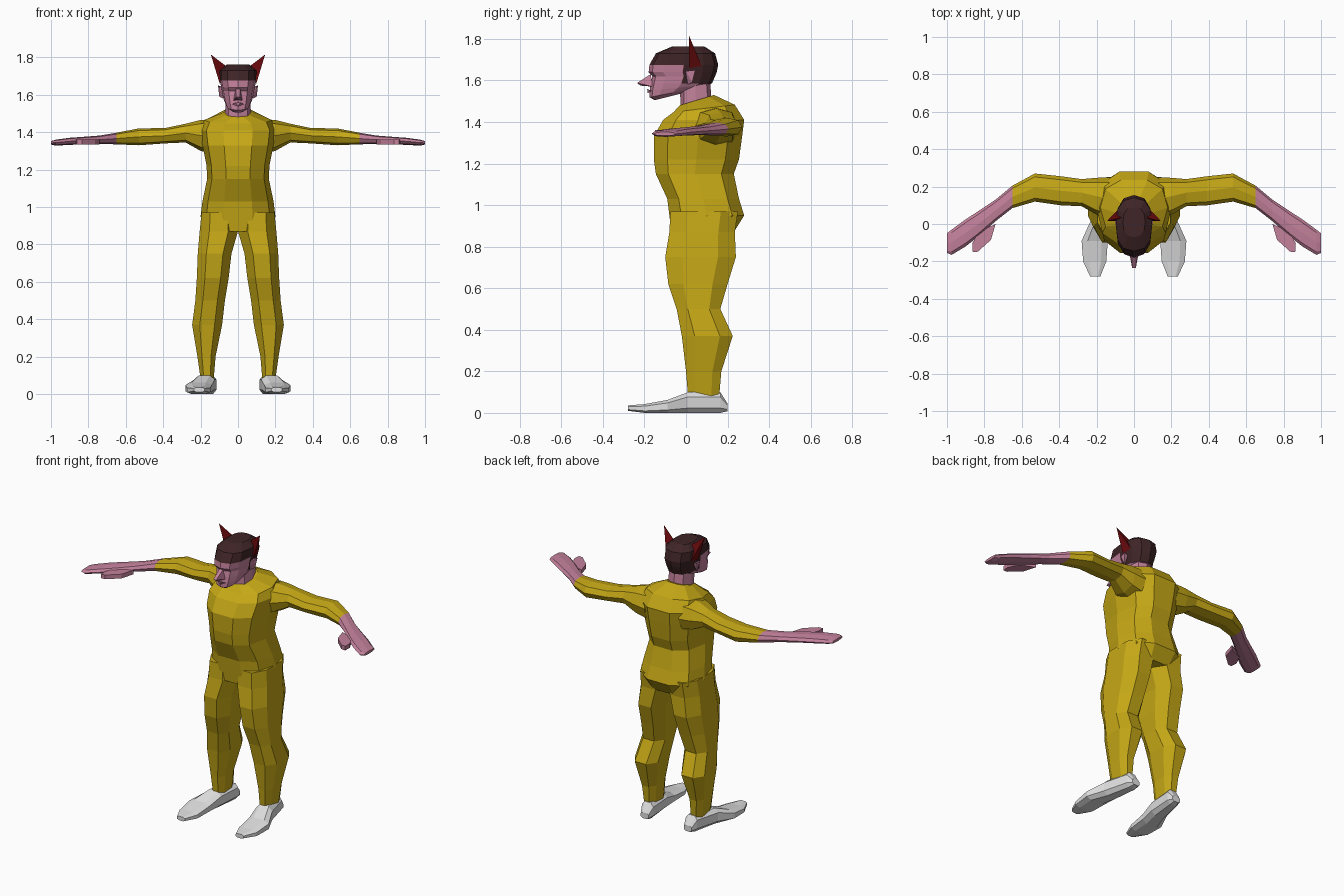
import bpy, bmesh, math
from mathutils import Vector


def material(name, rgb):
    m = bpy.data.materials.new(name)
    m.diffuse_color = (*rgb, 1)
    return m


SUIT = material("mustard suit", (0.56, 0.39, 0.008))
SKIN = material("pink skin", (0.55, 0.22, 0.33))
HAIR = material("dark brown hair", (0.05, 0.018, 0.02))
HORN = material("dark red", (0.14, 0.003, 0.004))
SHOE = material("pale grey shoe", (0.75, 0.75, 0.75))


def finish(name, bm, mats, rule=None, mirror=False):
    bmesh.ops.recalc_face_normals(bm, faces=bm.faces)
    if rule:
        for f in bm.faces:
            f.material_index = rule(f.calc_center_median())
    me = bpy.data.meshes.new(name)
    bm.to_mesh(me)
    bm.free()
    ob = bpy.data.objects.new(name, me)
    bpy.context.collection.objects.link(ob)
    for m in mats:
        me.materials.append(m)
    if mirror:
        mod = ob.modifiers.new("mirror", 'MIRROR')
        mod.use_mirror_merge = False
    return ob


def loft(name, rings, axis, mats, n=8, turn=0.0, power=0.8, rule=None, mirror=False):
    """Rings are (t, u0, u1, v0, v1[, slope]) along an axis; slope tilts t by v."""
    shape = []
    for k in range(n):
        a = 2 * math.pi * (k + turn) / n
        c, s = math.cos(a), math.sin(a)
        shape.append((math.copysign(abs(c) ** power, c), math.copysign(abs(s) ** power, s)))
    mu = max(p[0] for p in shape)
    mv = max(p[1] for p in shape)
    bm = bmesh.new()
    loops = []
    for t, u0, u1, v0, v1, *slope in rings:
        loop = []
        for c, s in shape:
            u = (u0 + u1) / 2 + (u1 - u0) / 2 * c / mu
            dv = (v1 - v0) / 2 * s / mv
            v = (v0 + v1) / 2 + dv
            w = t + (slope[0] * dv if slope else 0)
            co = {'x': (w, u, v), 'y': (u, w, v), 'z': (u, v, w)}[axis]
            loop.append(bm.verts.new(co))
        loops.append(loop)
    for a, b in zip(loops, loops[1:]):
        for k in range(n):
            j = (k + 1) % n
            bm.faces.new((a[k], a[j], b[j], b[k]))
    bm.faces.new(loops[0])
    bm.faces.new(loops[-1])
    return finish(name, bm, mats, rule, mirror)


def hull(name, points, mat, mirror=False):
    bm = bmesh.new()
    for p in points:
        bm.verts.new(Vector(p))
    bmesh.ops.convex_hull(bm, input=bm.verts)
    return finish(name, bm, [mat], None, mirror)


def upright(rows):
    """Symmetric rings given as (z, half width, front y, back y, slope)."""
    return [(z, -w, w, f, b, s) for z, w, f, b, s in rows]


# Torso, hips to collar
loft("torso", upright([
    (0.87, 0.17, -0.07, 0.23, 0), (0.95, 0.20, -0.08, 0.28, 0),
    (1.03, 0.19, -0.09, 0.255, 0), (1.15, 0.165, -0.145, 0.23, 0),
    (1.22, 0.168, -0.155, 0.255, 0), (1.33, 0.19, -0.155, 0.27, 0),
    (1.41, 0.20, -0.11, 0.28, 0), (1.465, 0.18, -0.06, 0.235, 0.12),
    (1.505, 0.078, -0.03, 0.135, 0.3)]), 'z', [SUIT], n=10)

# Legs
loft("leg", [
    (0.97, 0.01, 0.195, -0.075, 0.25), (0.87, 0.0, 0.205, -0.08, 0.235),
    (0.75, 0.035, 0.215, -0.10, 0.24), (0.62, 0.05, 0.22, -0.085, 0.20),
    (0.50, 0.07, 0.228, -0.045, 0.165), (0.37, 0.085, 0.245, -0.02, 0.225),
    (0.20, 0.12, 0.217, 0.0, 0.17), (0.08, 0.13, 0.20, 0.01, 0.16)],
    'z', [SUIT], turn=0.5, mirror=True)

# Shoes, heel to toe
loft("shoe", [
    (0.20, 0.125, 0.18, 0.008, 0.045), (0.165, 0.115, 0.195, 0.0, 0.10),
    (0.01, 0.125, 0.235, 0.0, 0.10), (-0.09, 0.14, 0.28, 0.0, 0.062),
    (-0.20, 0.148, 0.272, 0.0, 0.042), (-0.28, 0.18, 0.235, 0.01, 0.036)],
    'y', [SHOE], turn=0.5, power=0.7, mirror=True)

# Arms with bare forearm and hand past the cuff
loft("arm", [
    (0.12, 0.02, 0.25, 1.28, 1.47), (0.20, 0.05, 0.247, 1.30, 1.465),
    (0.28, 0.095, 0.24, 1.345, 1.445), (0.39, 0.10, 0.255, 1.34, 1.422),
    (0.53, 0.12, 0.27, 1.33, 1.42), (0.65, 0.085, 0.205, 1.335, 1.397),
    (0.74, 0.015, 0.13, 1.337, 1.382), (0.83, -0.065, 0.07, 1.335, 1.375),
    (0.90, -0.12, 0.025, 1.332, 1.37), (0.975, -0.165, -0.03, 1.328, 1.36),
    (1.0, -0.155, -0.05, 1.334, 1.352)],
    'x', [SUIT, SKIN], rule=lambda c: int(c.x > 0.65), mirror=True)

# Thumbs
hull("thumb", [(x, y, z) for z in (1.335, 1.362) for x, y in (
    (0.74, 0.0), (0.765, -0.085), (0.835, -0.148), (0.862, -0.15),
    (0.865, -0.105), (0.83, -0.04))], SKIN, mirror=True)

# Neck
loft("neck", upright([(1.46, 0.07, -0.025, 0.125, 0.3),
                      (1.60, 0.066, -0.03, 0.115, 0.1)]), 'z', [SKIN])

# Head: face below the hairline, hair above and behind
loft("head", upright([
    (1.52, 0.035, -0.15, -0.03, 0.25), (1.54, 0.062, -0.175, 0.04, 0.2),
    (1.565, 0.073, -0.175, 0.10, 0.1), (1.585, 0.08, -0.17, 0.125, 0),
    (1.62, 0.086, -0.162, 0.14, 0), (1.64, 0.09, -0.18, 0.148, 0),
    (1.675, 0.097, -0.176, 0.155, 0), (1.73, 0.098, -0.145, 0.14, 0),
    (1.762, 0.06, -0.07, 0.09, 0)]), 'z', [SKIN, HAIR], n=12,
    rule=lambda c: int(c.z > 1.67 or (c.y > 0.01 and c.z > 1.585)))

# Face details
hull("nose", [(-0.012, -0.17, 1.63), (0.012, -0.17, 1.63), (-0.024, -0.16, 1.57),
              (0.024, -0.16, 1.57), (-0.01, -0.235, 1.588), (0.01, -0.235, 1.588),
              (0, -0.22, 1.575)], SKIN)
hull("lips", [(-0.03, -0.165, 1.55), (0.03, -0.165, 1.55), (-0.012, -0.187, 1.558),
              (0.012, -0.187, 1.558), (0, -0.185, 1.538)], SKIN)
hull("ear", [(0.08, -0.005, 1.64), (0.08, 0.01, 1.58), (0.1, 0.0, 1.645),
             (0.107, 0.045, 1.65), (0.1, 0.03, 1.59), (0.08, 0.04, 1.64)],
     SKIN, mirror=True)

# Pointed horns on the hair
hull("horn", [(0.04, 0.04, 1.735), (0.098, 0.015, 1.66), (0.088, 0.075, 1.67),
              (0.145, 0.015, 1.815)], HORN, mirror=True)
